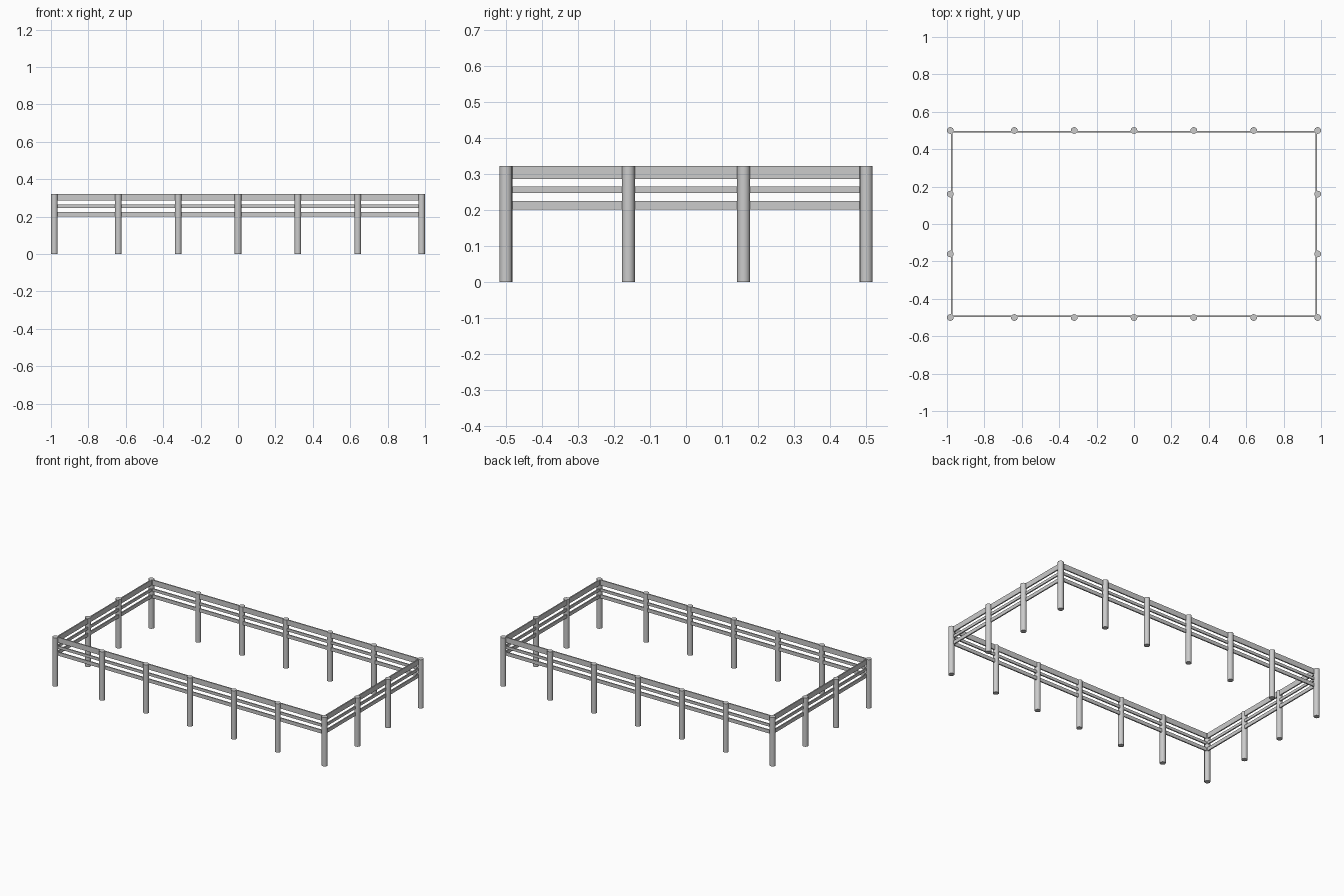
import bpy

cube = bpy.data.objects.get("Cube")
if cube:
    bpy.data.objects.remove(cube, do_unlink=True)

grey = bpy.data.materials.new("light grey")
grey.use_nodes = True
grey.diffuse_color = (0.6, 0.6, 0.6, 1)
grey.node_tree.nodes["Principled BSDF"].inputs["Base Color"].default_value = (0.6, 0.6, 0.6, 1)

HEIGHT = 0.321
RADIUS = 0.018
POST_X, POST_Y = 0.982, 0.5      # centres of the corner posts
RAIL_X, RAIL_Y = 0.975, 0.494    # rails sit slightly inside the posts
THICK = 0.008


def post(name, x, y):
    bpy.ops.mesh.primitive_cylinder_add(vertices=16, radius=RADIUS, depth=HEIGHT,
                                        location=(x, y, HEIGHT / 2))
    ob = bpy.context.object
    ob.name = name
    ob.data.materials.append(grey)
    bpy.ops.object.shade_smooth_by_angle()


def rail(name, x, y, low, high, size_x, size_y):
    bpy.ops.mesh.primitive_cube_add(size=1, location=(x, y, (low + high) / 2))
    ob = bpy.context.object
    ob.name = name
    ob.scale = (size_x, size_y, high - low)
    bpy.ops.object.transform_apply(location=False, rotation=False, scale=True)
    ob.data.materials.append(grey)


# Posts along the long sides, corners included
for side, sy in (("front", -1), ("back", 1)):
    for x in (-POST_X, -0.64, -0.32, 0, 0.32, 0.64, POST_X):
        post(side + "_post", x, sy * POST_Y)

# Intermediate posts on the short sides
for side, sx in (("right", -1), ("left", 1)):
    for y in (-0.16, 0.16):
        post(side + "_post", sx * POST_X, y)

# Three rails on each side, the top one widest
for level, low, high in (("top", 0.286, HEIGHT), ("middle", 0.246, 0.264), ("lower", 0.201, 0.224)):
    for side, s in (("front", -1), ("back", 1)):
        rail(f"{side}_{level}_rail", 0, s * RAIL_Y, low, high, 2 * RAIL_X, THICK)
    for side, s in (("right", -1), ("left", 1)):
        rail(f"{side}_{level}_rail", s * RAIL_X, 0, low, high, THICK, 2 * RAIL_Y)
